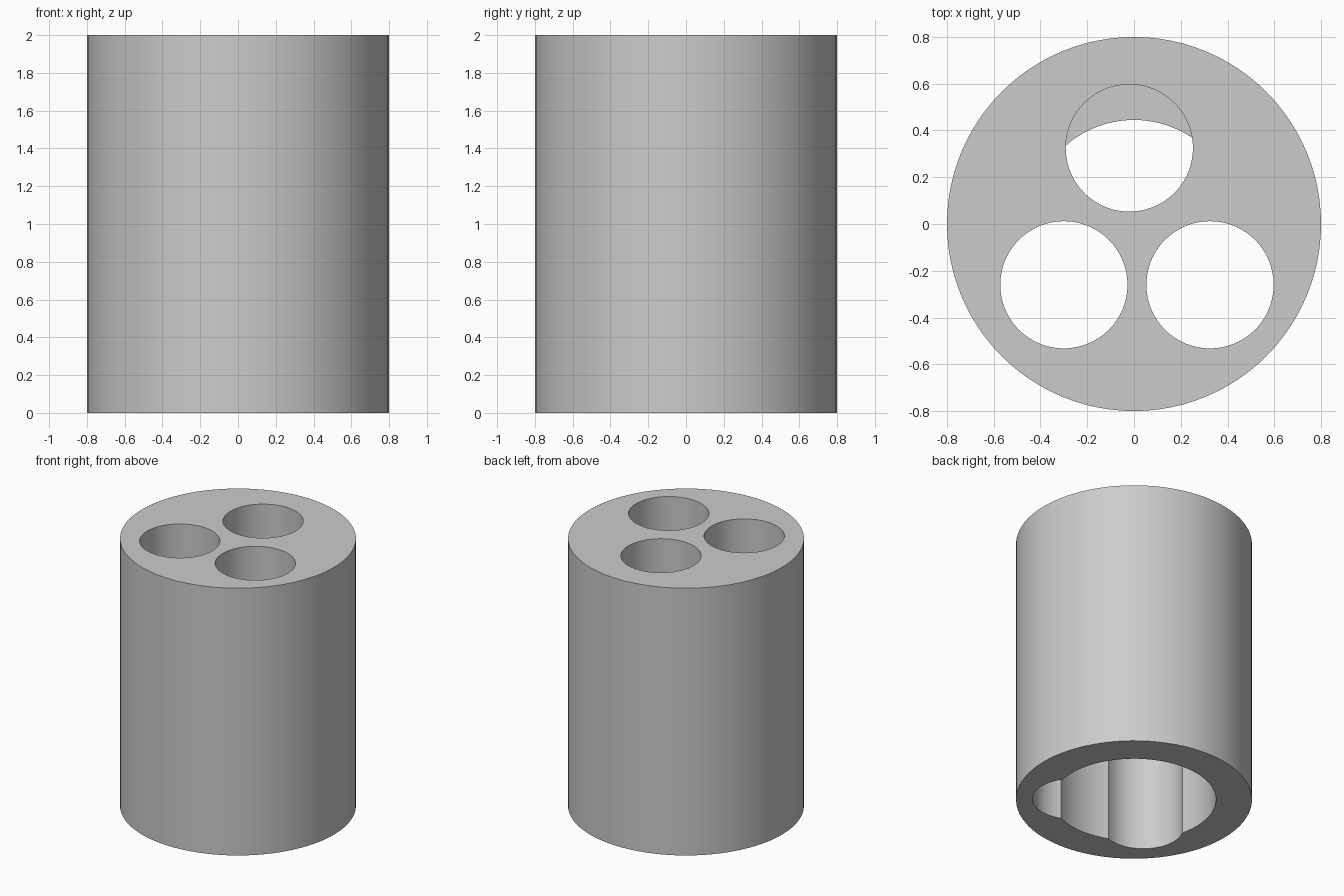
import bpy

default = bpy.data.objects.get("Cube")
if default:
    bpy.data.objects.remove(default, do_unlink=True)

RADIUS, HEIGHT = 0.8, 2.0
HOLE_RADIUS = 0.272
OVERSHOOT = 0.1

grey = bpy.data.materials.new("light grey")
grey.use_nodes = True
colour = (0.6, 0.6, 0.6, 1)
grey.diffuse_color = colour
grey.node_tree.nodes["Principled BSDF"].inputs["Base Color"].default_value = colour


def cylinder(name, radius, bottom, top, centre=(0, 0), sides=96):
    bpy.ops.mesh.primitive_cylinder_add(
        vertices=sides, radius=radius, depth=top - bottom,
        location=(*centre, (bottom + top) / 2))
    obj = bpy.context.object
    obj.name = name
    obj.data.materials.append(grey)
    return obj


# Solid round block
body = cylinder("holder_body", RADIUS, 0, HEIGHT)

cutters = [
    # Two holes through the full height, one stopping at a ledge
    cylinder("right_hole", HOLE_RADIUS, -OVERSHOOT, HEIGHT + OVERSHOOT, (-0.30, -0.26)),
    cylinder("left_hole", HOLE_RADIUS, -OVERSHOOT, HEIGHT + OVERSHOOT, (0.325, -0.26)),
    cylinder("back_hole", HOLE_RADIUS, 1.4, HEIGHT + OVERSHOOT, (-0.02, 0.325)),
    # Stepped bore from below
    cylinder("wide_bore", 0.556, -OVERSHOOT, 1.0),
    cylinder("narrow_bore", 0.445, 0.5, 1.42),
]

# Cut each hole in turn, then drop its cutter
for cutter in cutters:
    cutter.hide_render = True
    cut = body.modifiers.new(cutter.name, "BOOLEAN")
    cut.operation = "DIFFERENCE"
    cut.solver = "EXACT"
    cut.object = cutter
    with bpy.context.temp_override(object=body, active_object=body):
        bpy.ops.object.modifier_apply(modifier=cut.name)
    bpy.data.objects.remove(cutter, do_unlink=True)

# Smooth round walls with crisp rims
bpy.ops.object.select_all(action="DESELECT")
body.select_set(True)
bpy.context.view_layer.objects.active = body
bpy.ops.object.shade_smooth_by_angle(angle=0.5)
